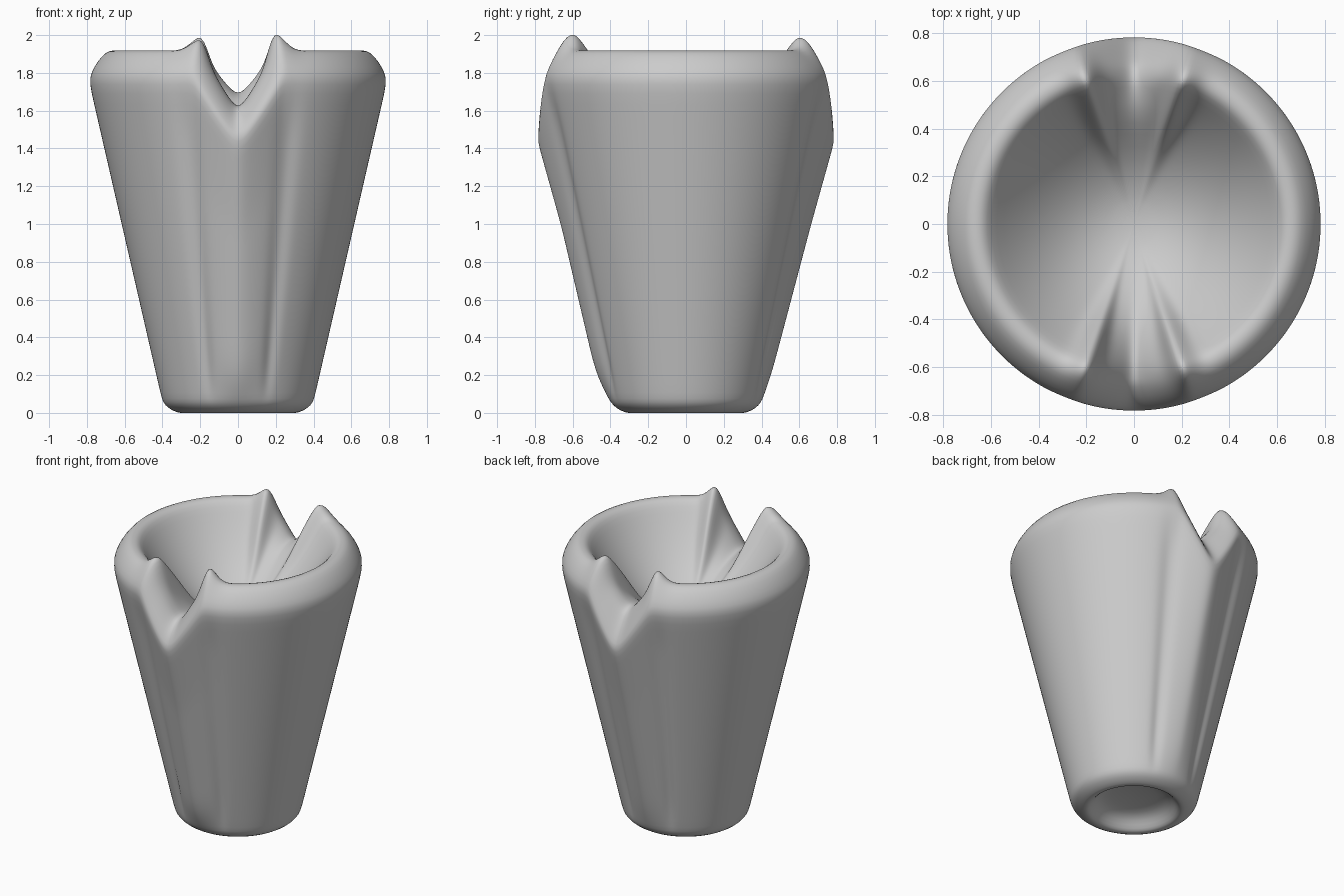
import bpy, bmesh, math

if "Cube" in bpy.data.objects:
    bpy.data.objects.remove(bpy.data.objects["Cube"])

SEG = 160

# Profile from underside hollow, up the outer wall, over the rim, into the bowl:
# (radius, height, height at the notch centre, peak weight)
base = [(0.10, 0.095), (0.19, 0.085), (0.24, 0.055), (0.275, 0.01), (0.295, 0.0), (0.32, 0.0), (0.37, 0.025), (0.397, 0.055)]
rings = [(r, z, z, 0) for r, z in base]
for i in range(15):                          # straight tapered wall
    t = 0.02 + 0.98 * i / 14
    z = 0.06 + 1.69 * t
    rings.append((0.40 + 0.388 * t, z, z - 0.31 * t, 0))
rings += [(0.778, 1.80, 1.48, 0.03), (0.745, 1.86, 1.545, 0.12), (0.70, 1.91, 1.59, 0.4),
          (0.665, 1.92, 1.615, 0.75), (0.63, 1.915, 1.62, 0.92), (0.60, 1.885, 1.625, 1.0),
          (0.55, 1.81, 1.62, 1.1), (0.47, 1.705, 1.60, 0.95), (0.38, 1.605, 1.565, 0.45),
          (0.27, 1.51, 1.505, 0.1), (0.14, 1.44, 1.44, 0)]


def point(ring, angle):
    r, z, notch_z, peak = ring
    s = math.sin(angle)
    off = math.asin(min(1, abs(math.cos(angle))))   # angle from the nearest notch
    front, right = s < 0, math.cos(angle) > 0
    # V notch, rounded at its bottom
    v = min(1.0, max(0.0, 1 - math.sqrt(off * off + 0.002) / 0.31) * 1.168)
    if not front and peak > 0.3:
        notch_z += 0.07 * min(1, peak)
    height = 0.11 if front and right else (0.075 if front else 0.09)
    width = 0.065 if off < 0.31 else 0.11
    z2 = z + (notch_z - z) * v + peak * height * math.exp(-((off - 0.31) / width) ** 2)
    # shallow flutes beside each notch and a raised panel low on front and back
    if 0.05 < z < 1.78 and r > 0.39:
        fade = min(1, (1.8 - z) / 0.3) * min(1, max(0, (z - 0.05) / 0.2))
        r -= 0.016 * fade * math.exp(-((off - 0.38) / 0.07) ** 2)
        r += (0.045 if front else 0.015) * fade * max(0, 1 - z / 1.2) * math.exp(-(off / 0.3) ** 2)
    return (r * math.cos(angle), r * s, z2)


# Cup body
bm = bmesh.new()
loops = [[bm.verts.new(point(ring, 2 * math.pi * j / SEG)) for j in range(SEG)] for ring in rings]
for a, b in zip(loops, loops[1:]):
    for j in range(SEG):
        k = (j + 1) % SEG
        bm.faces.new((a[j], a[k], b[k], b[j]))
# close the hollow and the bowl at their centres
for loop, z in ((loops[0], 0.10), (loops[-1], 1.42)):
    c = bm.verts.new((0, 0, z))
    for j in range(SEG):
        bm.faces.new((loop[j], loop[(j + 1) % SEG], c))
bmesh.ops.recalc_face_normals(bm, faces=bm.faces)
for f in bm.faces:
    f.smooth = True
mesh = bpy.data.meshes.new("notched_cup")
bm.to_mesh(mesh)
bm.free()
cup = bpy.data.objects.new("notched_cup", mesh)
bpy.context.collection.objects.link(cup)
sub = cup.modifiers.new("smooth", 'SUBSURF')
sub.levels = sub.render_levels = 1
